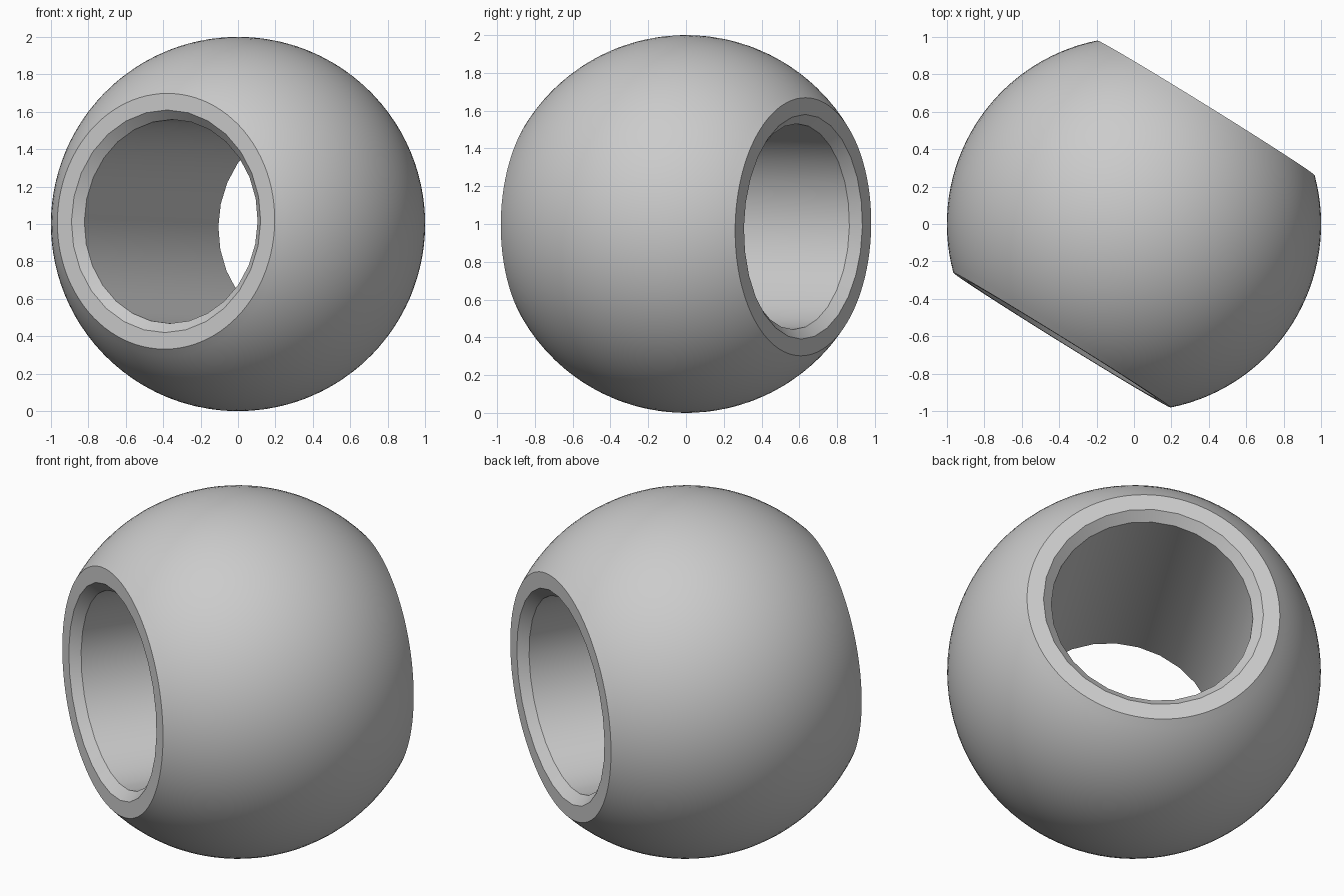
import bpy
import bmesh
from math import sin, cos, pi, asin, sqrt, radians
from mathutils import Vector

cube = bpy.data.objects.get("Cube")
if cube:
    bpy.data.objects.remove(cube)

RADIUS = 1.0        # ball radius
HALF = 0.73         # centre to each flat end
BORE = 0.545        # bore radius
CHAMFER = 0.05      # bevel at each bore mouth
BALL_SIDES, BORE_SIDES, BANDS = 96, 28, 32

grey = bpy.data.materials.new("plain grey")
grey.use_nodes = True
colour = (0.6, 0.6, 0.6, 1)
grey.diffuse_color = colour
grey.node_tree.nodes["Principled BSDF"].inputs["Base Color"].default_value = colour


def revolve(bm, profile, sides, smooth):
    """Turn (radius, height) points about z; return the first and last rings."""
    rings = [[bm.verts.new((r * cos(2 * pi * i / sides), r * sin(2 * pi * i / sides), h))
              for i in range(sides)] for r, h in profile]
    for low, high in zip(rings, rings[1:]):
        for i in range(sides):
            j = (i + 1) % sides
            bm.faces.new((low[i], low[j], high[j], high[i])).smooth = smooth
    return rings[0], rings[-1]


def ring_edges(bm, ring):
    return [bm.edges.get((a, b)) for a, b in zip(ring, ring[1:] + ring[:1])]


bm = bmesh.new()

# Outer ball surface between the two flat ends
limit = asin(HALF / RADIUS)
angles = [limit * (2 * k / BANDS - 1) for k in range(BANDS + 1)]
outer = revolve(bm, [(RADIUS * cos(a), RADIUS * sin(a)) for a in angles],
                BALL_SIDES, True)

# Through bore with a chamfer at each mouth, wound inwards
mouth = BORE + CHAMFER
inner = revolve(bm, [(mouth, HALF), (BORE, HALF - CHAMFER),
                     (BORE, CHAMFER - HALF), (mouth, -HALF)], BORE_SIDES, False)

# Flat annular ends
for rim, hole, side in ((outer[0], inner[1], -1), (outer[1], inner[0], 1)):
    bmesh.ops.triangle_fill(bm, use_beauty=True, normal=(0, 0, side),
                            edges=ring_edges(bm, rim) + ring_edges(bm, hole))
bmesh.ops.recalc_face_normals(bm, faces=bm.faces)

mesh = bpy.data.meshes.new("bored_ball")
bm.to_mesh(mesh)
bm.free()
mesh.materials.append(grey)
ball = bpy.data.objects.new("bored_ball", mesh)
bpy.context.collection.objects.link(ball)

# Aim the bore to the back left, dipping slightly at the back
ball.rotation_mode = 'QUATERNION'
ball.rotation_quaternion = Vector((0.527, 0.85, -0.02)).to_track_quat('Z', 'Y')
ball.location = (0, 0, RADIUS)

# Smooth ball, crisp rims
bpy.context.view_layer.objects.active = ball
ball.select_set(True)
bpy.ops.object.shade_smooth_by_angle(angle=radians(20))
